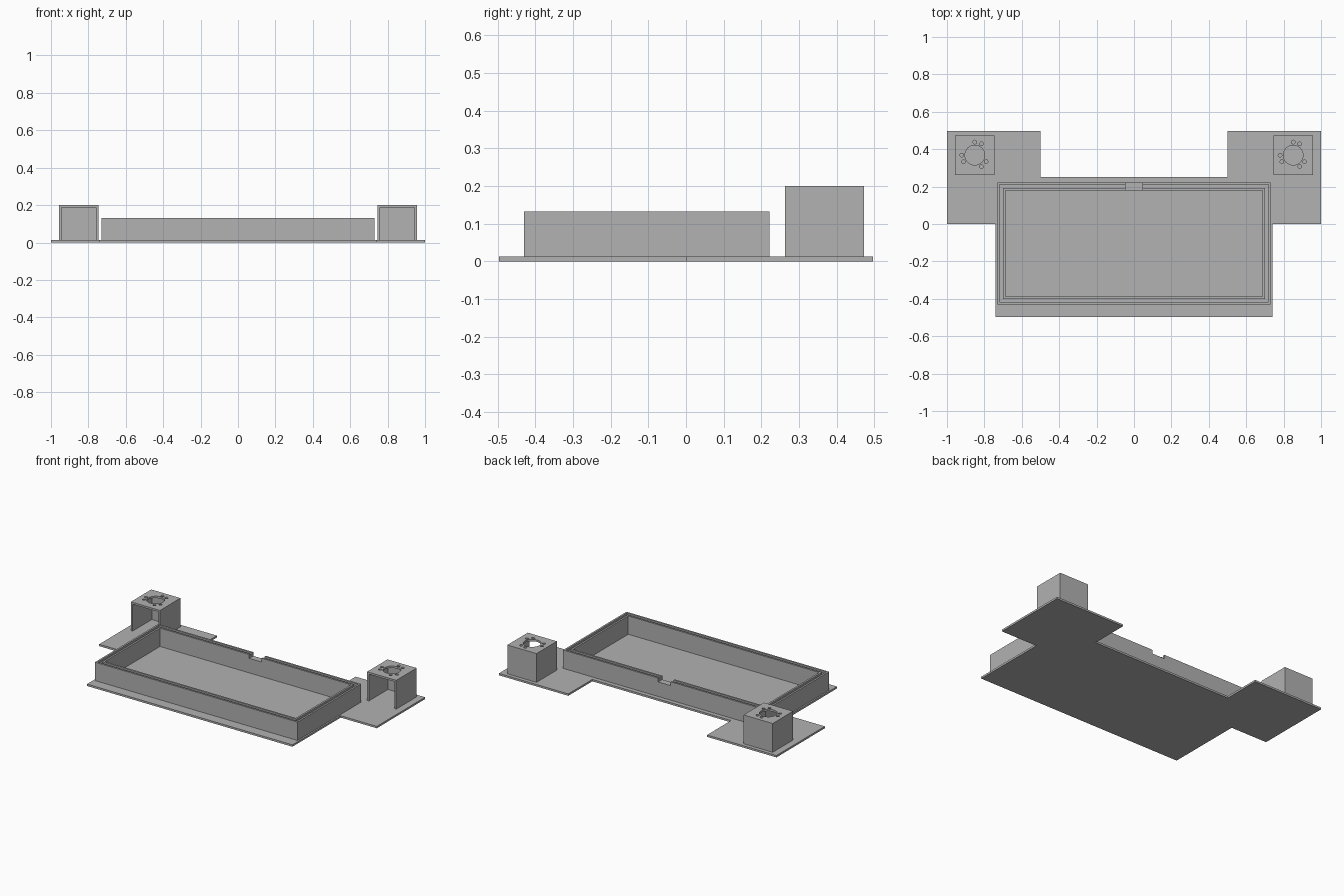
import bpy, bmesh, math

if "Cube" in bpy.data.objects:
    bpy.data.objects.remove(bpy.data.objects["Cube"])

grey = bpy.data.materials.new("plain grey")
grey.diffuse_color = (0.445, 0.445, 0.445, 1)
grey.use_nodes = True
grey.node_tree.nodes["Principled BSDF"].inputs["Base Color"].default_value = grey.diffuse_color
T = 0.0125  # sheet thickness


def finish(name, bm):
    bmesh.ops.recalc_face_normals(bm, faces=bm.faces)
    me = bpy.data.meshes.new(name)
    bm.to_mesh(me)
    bm.free()
    me.materials.append(grey)
    ob = bpy.data.objects.new(name, me)
    bpy.context.collection.objects.link(ob)
    return ob


def prism(name, outline, z0, z1):
    bm = bmesh.new()
    face = bm.faces.new([bm.verts.new((x, y, z0)) for x, y in outline])
    top = bmesh.ops.extrude_face_region(bm, geom=[face])["geom"]
    bmesh.ops.translate(bm, vec=(0, 0, z1 - z0),
                        verts=[v for v in top if isinstance(v, bmesh.types.BMVert)])
    return finish(name, bm)


def box(name, x0, x1, y0, y1, z0, z1):
    return prism(name, [(x0, y0), (x1, y0), (x1, y1), (x0, y1)], z0, z1)


def disc(name, cx, cy, r, z0, z1, n):
    ring = [(cx + r * math.cos(i * math.tau / n), cy + r * math.sin(i * math.tau / n))
            for i in range(n)]
    return prism(name, ring, z0, z1)


def cut(target, cutter):
    mod = target.modifiers.new("cut", 'BOOLEAN')
    mod.operation, mod.solver, mod.object = 'DIFFERENCE', 'EXACT', cutter
    cutter.hide_render = True
    cutter.hide_set(True)


# Base plate: half outline mirrored across x
half = [(0.5, 0.25), (0.5, 0.497), (1, 0.497), (1, 0), (0.74, 0), (0.74, -0.497)]
prism("base_plate", half + [(-x, y) for x, y in reversed(half)], 0, T)

# Tray wall: grooved rim profile (inset, height) swept round a rectangle
X, Y0, Y1, H = 0.73, -0.43, 0.222, 0.132
profile = [(0, T), (0, H), (0.012, H), (0.012, H - T), (0.03, H - T),
           (0.03, H), (0.042, H), (0.042, T)]
bm = bmesh.new()
loops = [[bm.verts.new(p) for p in ((-X + d, Y0 + d, z), (X - d, Y0 + d, z),
                                    (X - d, Y1 - d, z), (-X + d, Y1 - d, z))]
         for d, z in profile]
for a, b in zip(loops, loops[1:] + loops[:1]):
    for i in range(4):
        j = (i + 1) % 4
        bm.faces.new((a[i], a[j], b[j], b[i]))
tray = finish("tray_wall", bm)

# Cable notch in the back wall
cut(tray, box("notch_cutter", -0.045, 0.045, 0.15, 0.25, H - 0.025, H + 0.1))

# Motor housings: open at the front, drilled on top
CY, R = 0.368, 0.105
for side, cx in (("left", -0.851), ("right", 0.851)):
    housing = box(side + "_housing", cx - R, cx + R, CY - R, CY + R, T, 0.2)
    cut(housing, box(side + "_cavity_cutter", cx - R + T, cx + R - T,
                     CY - R - 0.1, CY + R - T, -0.1, 0.2 - T))
    cut(housing, disc(side + "_shaft_cutter", cx, CY, 0.053, 0.15, 0.25, 32))
    for k in range(3):
        for base in (60, 90):
            a = math.radians(base + 120 * k)
            cut(housing, disc(f"{side}_screw_cutter_{k}_{base}", cx + 0.07 * math.cos(a),
                              CY + 0.07 * math.sin(a), 0.01, 0.15, 0.25, 16))
